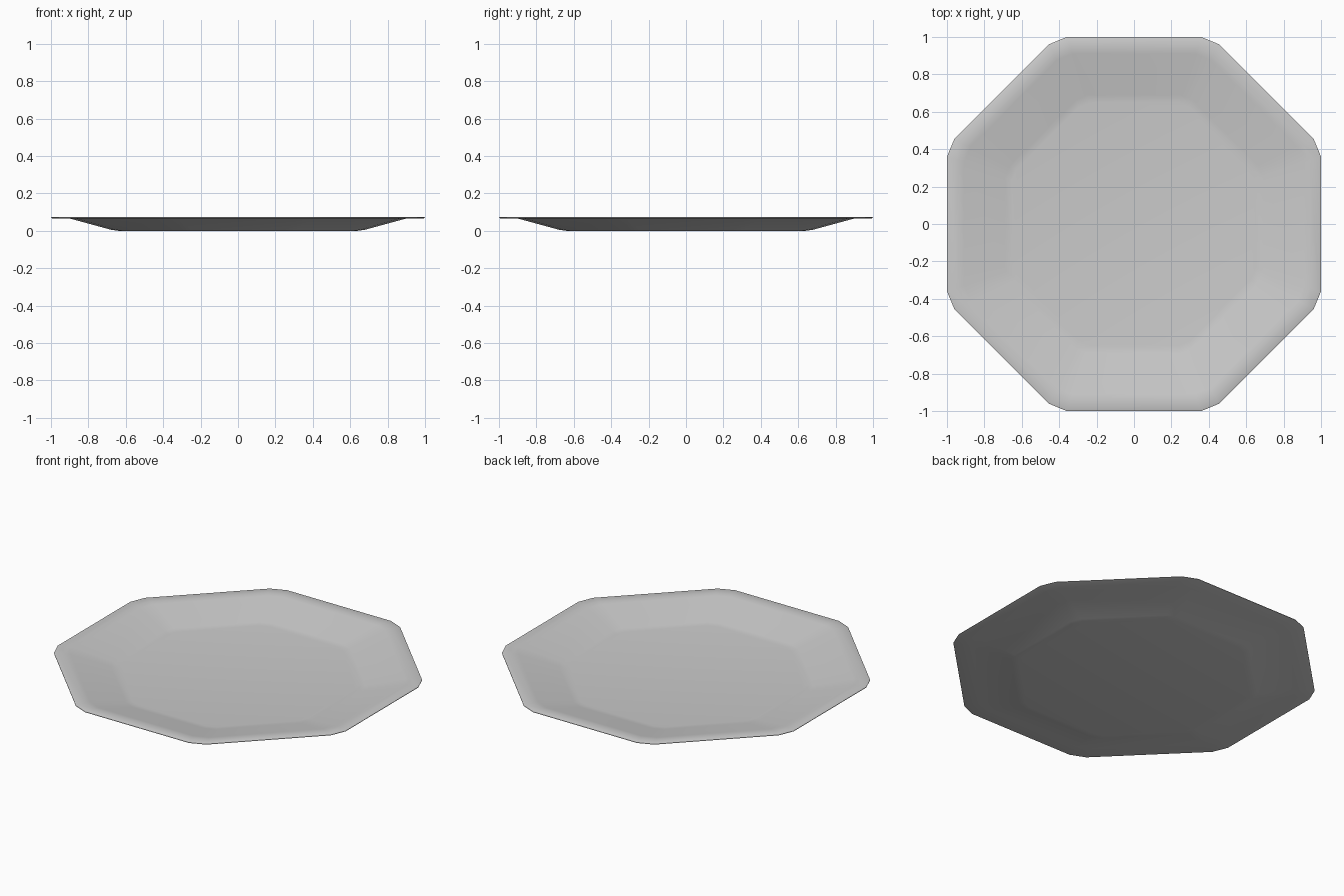
import bpy, bmesh, math

cube = bpy.data.objects.get("Cube")
if cube:
    bpy.data.objects.remove(cube, do_unlink=True)

# Plate colour
grey = bpy.data.materials.new("light_grey")
grey.use_nodes = True
colour = (0.6, 0.6, 0.6, 1)
grey.diffuse_color = colour
grey.node_tree.nodes["Principled BSDF"].inputs["Base Color"].default_value = colour

# Cross-section from underside, round the rim, to the inner floor
profile = [(0.64, 0), (0.68, 0.006), (0.9, 0.066), (0.992, 0.066),
           (1, 0.069), (1, 0.072), (0.992, 0.075), (0.94, 0.075), (0.91, 0.071),
           (0.69, 0.013), (0.65, 0.009)]


def ring(bm, apothem, z):
    """Octagon with chamfered corners, lying flat at height z."""
    half = 0.36 * apothem
    verts = []
    for side in range(8):
        a = side * math.pi / 4
        for t in (-half, half):
            verts.append(bm.verts.new((apothem * math.cos(a) - t * math.sin(a),
                                       apothem * math.sin(a) + t * math.cos(a), z)))
    return verts


# Octagonal plate
bm = bmesh.new()
rings = [ring(bm, r, z) for r, z in profile]
for low, high in zip(rings, rings[1:]):
    for i in range(16):
        j = (i + 1) % 16
        bm.faces.new((low[i], low[j], high[j], high[i]))
bm.faces.new(rings[0][::-1])
bm.faces.new(rings[-1])
bmesh.ops.recalc_face_normals(bm, faces=bm.faces)
mesh = bpy.data.meshes.new("plate")
bm.to_mesh(mesh)
bm.free()
mesh.materials.append(grey)
plate = bpy.data.objects.new("plate", mesh)
bpy.context.collection.objects.link(plate)

# Soft shading with a crisp rim
bpy.ops.object.select_all(action="DESELECT")
plate.select_set(True)
bpy.context.view_layer.objects.active = plate
bpy.ops.object.shade_smooth_by_angle(angle=math.radians(40))
